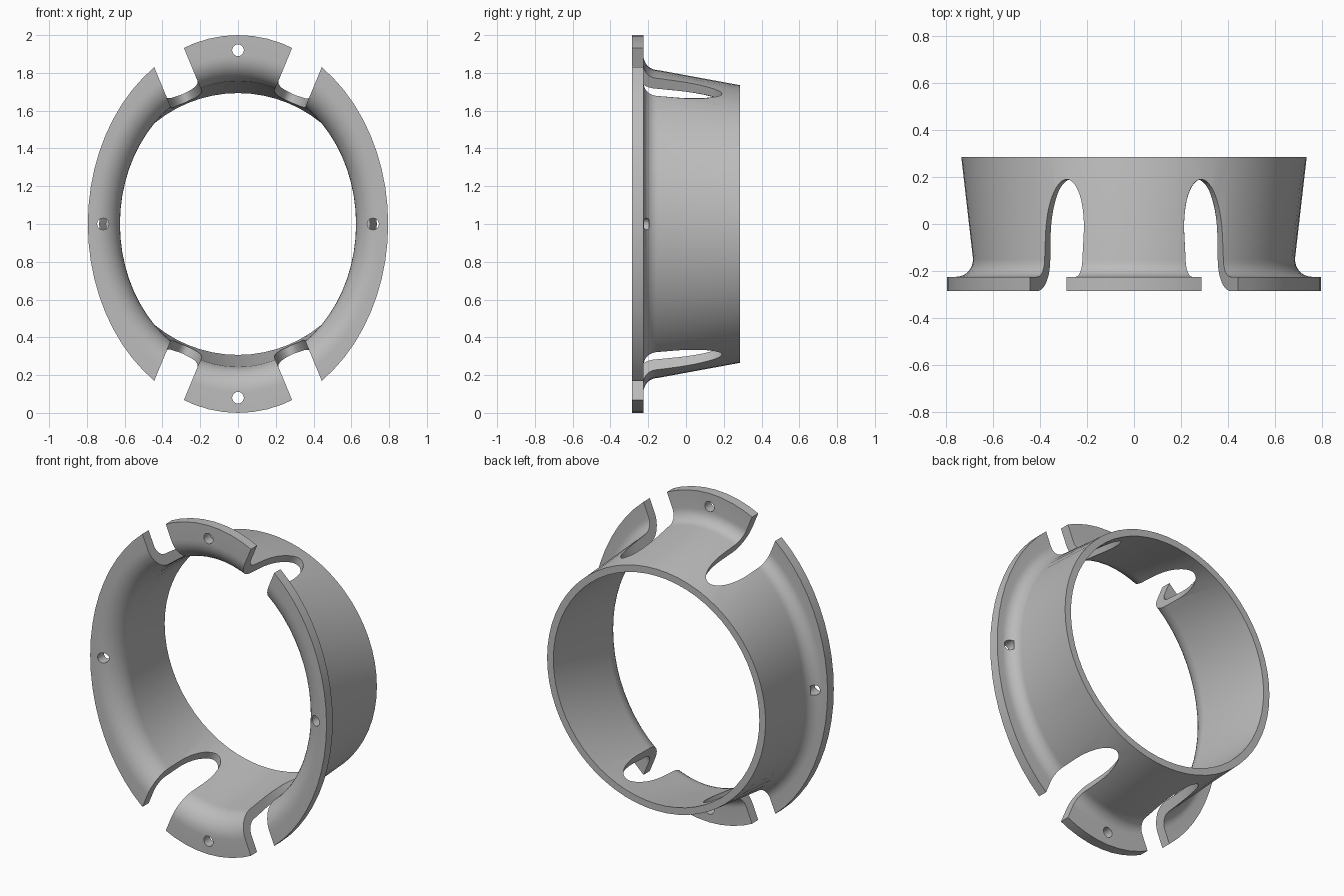
import bpy, bmesh, math
from mathutils import Matrix, Vector

cube = bpy.data.objects.get("Cube")
if cube:
    bpy.data.objects.remove(cube, do_unlink=True)

grey = bpy.data.materials.new("plain grey")
grey.use_nodes = True
colour = (0.5, 0.5, 0.5, 1)
grey.diffuse_color = colour
grey.node_tree.nodes["Principled BSDF"].inputs["Base Color"].default_value = colour

SEGMENTS = 64
FRONT, BACK, FLANGE_BACK = -0.285, 0.285, -0.225
BEND_Y = -0.15


def make_object(name, bm):
    bmesh.ops.recalc_face_normals(bm, faces=bm.faces)
    mesh = bpy.data.meshes.new(name)
    bm.to_mesh(mesh)
    bm.free()
    mesh.materials.append(grey)
    obj = bpy.data.objects.new(name, mesh)
    bpy.context.collection.objects.link(obj)
    return obj


def fillet(radius, steps, reverse=False):
    # quarter bend from the flange plane round to the tube wall
    cx, cz = 0.76, 0.89
    arc = []
    for i in range(steps + 1):
        a = math.pi / 2 * i / steps
        d = radius * math.sin(a)
        arc.append((cx - d, cz - d, BEND_Y - radius * math.cos(a)))
    return arc[::-1] if reverse else arc


# Closed wall section: x half-width, z half-height, depth
section = [(0.795, 1.0, FRONT)]
section += fillet(0.135, 10)
section += [(0.693, 0.693, BACK), (0.735, 0.735, BACK)]
section += fillet(0.075, 8, reverse=True)
section += [(0.795, 1.0, FLANGE_BACK)]

# Loft the section from the oval flange to the round rear rim
bm = bmesh.new()
rings = []
for i in range(SEGMENTS):
    a = math.tau * i / SEGMENTS
    rings.append([bm.verts.new((rx * math.sin(a), y, 1 + rz * math.cos(a)))
                  for rx, rz, y in section])
count = len(section)
for i in range(SEGMENTS):
    r, s = rings[i], rings[(i + 1) % SEGMENTS]
    for j in range(count):
        k = (j + 1) % count
        bm.faces.new((r[j], r[k], s[k], s[j]))
collar = make_object("flanged_collar", bm)

# Cutter: four round-ended slots and four screw holes
bm = bmesh.new()
HALF_WIDTH, ROUND_Y, ROUND_LENGTH = 0.092, -0.05, 0.24
outline = [(HALF_WIDTH, -0.4)]
for i in range(25):
    a = math.pi * i / 24
    outline.append((HALF_WIDTH * math.cos(a), ROUND_Y + ROUND_LENGTH * math.sin(a)))
outline.append((-HALF_WIDTH, -0.4))

for degrees in (22.5, 157.5, 202.5, 337.5):
    a = math.radians(degrees)
    outward = Vector((math.sin(a), 0, math.cos(a)))
    across = Vector((math.cos(a), 0, -math.sin(a)))
    centre = Vector((0, 0, 1))
    verts = [bm.verts.new(centre + outward * 0.5 + across * t + Vector((0, y, 0)))
             for t, y in outline]
    face = bm.faces.new(verts)
    extruded = bmesh.ops.extrude_face_region(bm, geom=[face], use_keep_orig=True)
    moved = [v for v in extruded["geom"] if isinstance(v, bmesh.types.BMVert)]
    bmesh.ops.translate(bm, verts=moved, vec=outward * 0.7)

HOLE_END = -0.195
for x, z in ((0, 1.92), (0, 0.08), (0.715, 1), (-0.715, 1)):
    depth = HOLE_END + 0.4
    place = Matrix.Translation((x, HOLE_END - depth / 2, z)) @ Matrix.Rotation(math.pi / 2, 4, "X")
    bmesh.ops.create_cone(bm, cap_ends=True, segments=20, radius1=0.031,
                          radius2=0.031, depth=depth, matrix=place)
cutter = make_object("slot_and_hole_cutter", bm)
cutter.hide_render = True

# Cut, apply and tidy up
cut = collar.modifiers.new("slots and holes", "BOOLEAN")
cut.operation = "DIFFERENCE"
cut.solver = "EXACT"
cut.object = cutter
bpy.ops.object.select_all(action="DESELECT")
collar.select_set(True)
bpy.context.view_layer.objects.active = collar
bpy.ops.object.modifier_apply(modifier=cut.name)
bpy.data.objects.remove(cutter, do_unlink=True)
bpy.ops.object.shade_smooth_by_angle(angle=math.radians(30))
